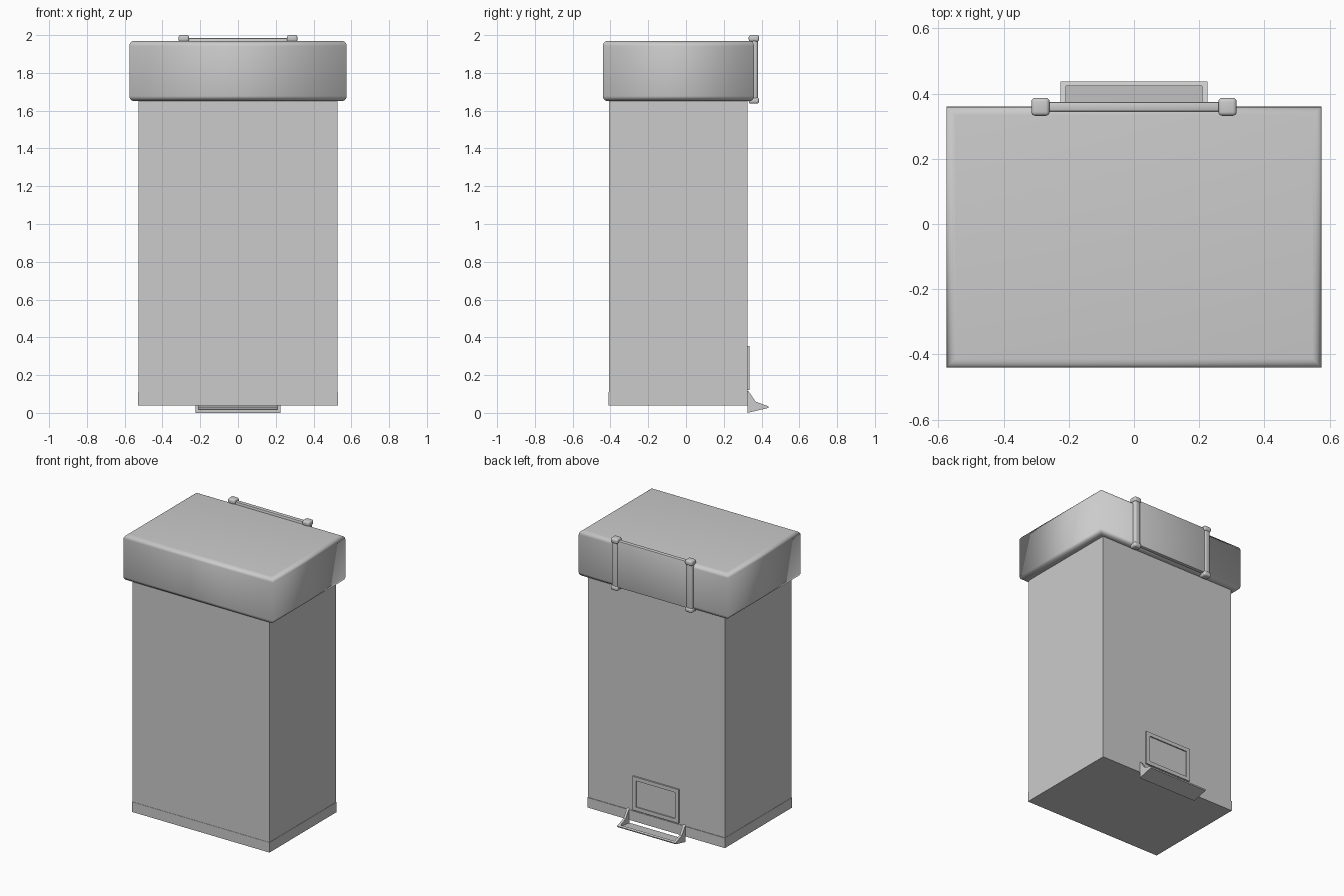
import bpy, bmesh, math

if "Cube" in bpy.data.objects:
    bpy.data.objects.remove(bpy.data.objects["Cube"])


def finish(bm, name, smooth=None):
    bmesh.ops.recalc_face_normals(bm, faces=bm.faces)
    me = bpy.data.meshes.new(name)
    bm.to_mesh(me)
    bm.free()
    ob = bpy.data.objects.new(name, me)
    bpy.context.collection.objects.link(ob)
    if smooth is not None:
        bpy.ops.object.select_all(action='DESELECT')
        ob.select_set(True)
        bpy.context.view_layer.objects.active = ob
        bpy.ops.object.shade_smooth_by_angle(angle=math.radians(smooth))
    return ob


def box(name, x, y, z, bevel=0, segments=4, rims_only=False, smooth=None):
    """Box from (min, max) ranges; rims_only rounds just the top and bottom rims."""
    bm = bmesh.new()
    bmesh.ops.create_cube(bm, size=1)
    for v in bm.verts:
        v.co = [r[0] + (c + 0.5) * (r[1] - r[0]) for c, r in zip(v.co, (x, y, z))]
    if bevel:
        edges = [e for e in bm.edges
                 if not rims_only or abs(e.verts[0].co.z - e.verts[1].co.z) < 1e-5]
        bmesh.ops.bevel(bm, geom=edges, offset=bevel, segments=segments,
                        profile=0.5, affect='EDGES')
    return finish(bm, name, smooth)


def extrude_x(name, profile, x0, x1):
    """Extrude a (y, z) profile along x."""
    bm = bmesh.new()
    face = bm.faces.new([bm.verts.new((x0, y, z)) for y, z in profile])
    new = bmesh.ops.extrude_face_region(bm, geom=[face])['geom']
    bmesh.ops.translate(bm, vec=(x1 - x0, 0, 0),
                        verts=[v for v in new if isinstance(v, bmesh.types.BMVert)])
    return finish(bm, name)


# Bin body and the thin band round its foot
box("body", (-0.528, 0.528), (-0.408, 0.325), (0.045, 1.68))
box("base_band", (-0.53, 0.53), (-0.41, 0.329), (0.04, 0.11))

# Lid with rounded rims and square plan corners
box("lid", (-0.575, 0.575), (-0.44, 0.36), (1.65, 1.97),
    bevel=0.027, segments=5, rims_only=True, smooth=120)

# Handle: flat panel between two capped posts
box("handle_panel", (-0.29, 0.29), (0.345, 0.375), (1.66, 1.985), 0.006, 2, smooth=40)
for side, cx in (("left", -0.287), ("right", 0.287)):
    box(f"handle_post_{side}", (cx - 0.023, cx + 0.023), (0.34, 0.381), (1.65, 1.99),
        0.014, smooth=60)
    for end, z in (("top", (1.965, 2.0)), ("bottom", (1.637, 1.67))):
        box(f"handle_cap_{end}_{side}", (cx - 0.028, cx + 0.028), (0.332, 0.387), z,
            0.012, smooth=60)

# Raised picture-frame plate above the pedal
box("frame_panel", (-0.16, 0.16), (0.32, 0.328), (0.14, 0.34))
for side, x in (("left", (-0.178, -0.152)), ("right", (0.152, 0.178))):
    box(f"frame_{side}", x, (0.32, 0.336), (0.12, 0.355))
for side, z in (("bottom", (0.12, 0.146)), ("top", (0.329, 0.355))):
    box(f"frame_{side}", (-0.152, 0.152), (0.32, 0.336), z)

# Foot pedal: sloping tray with side cheeks and a front lip
cheek = [(0.325, 0.003), (0.435, 0.026), (0.438, 0.034), (0.368, 0.06), (0.333, 0.112), (0.325, 0.118)]
for side, x in (("left", (-0.225, -0.208)), ("right", (0.208, 0.225))):
    extrude_x(f"pedal_cheek_{side}", cheek, *x)
extrude_x("pedal_floor", [(0.325, 0.003), (0.43, 0.025), (0.43, 0.031), (0.325, 0.018)],
          -0.208, 0.208)
extrude_x("pedal_lip", [(0.424, 0.0237), (0.435, 0.026), (0.438, 0.034), (0.424, 0.0392)],
          -0.208, 0.208)

# Stand the model exactly on z = 0
for ob in bpy.data.objects:
    for v in ob.data.vertices:
        v.co.z = max(0.0, v.co.z - 0.003 if v.co.z < 0.004 else v.co.z)
